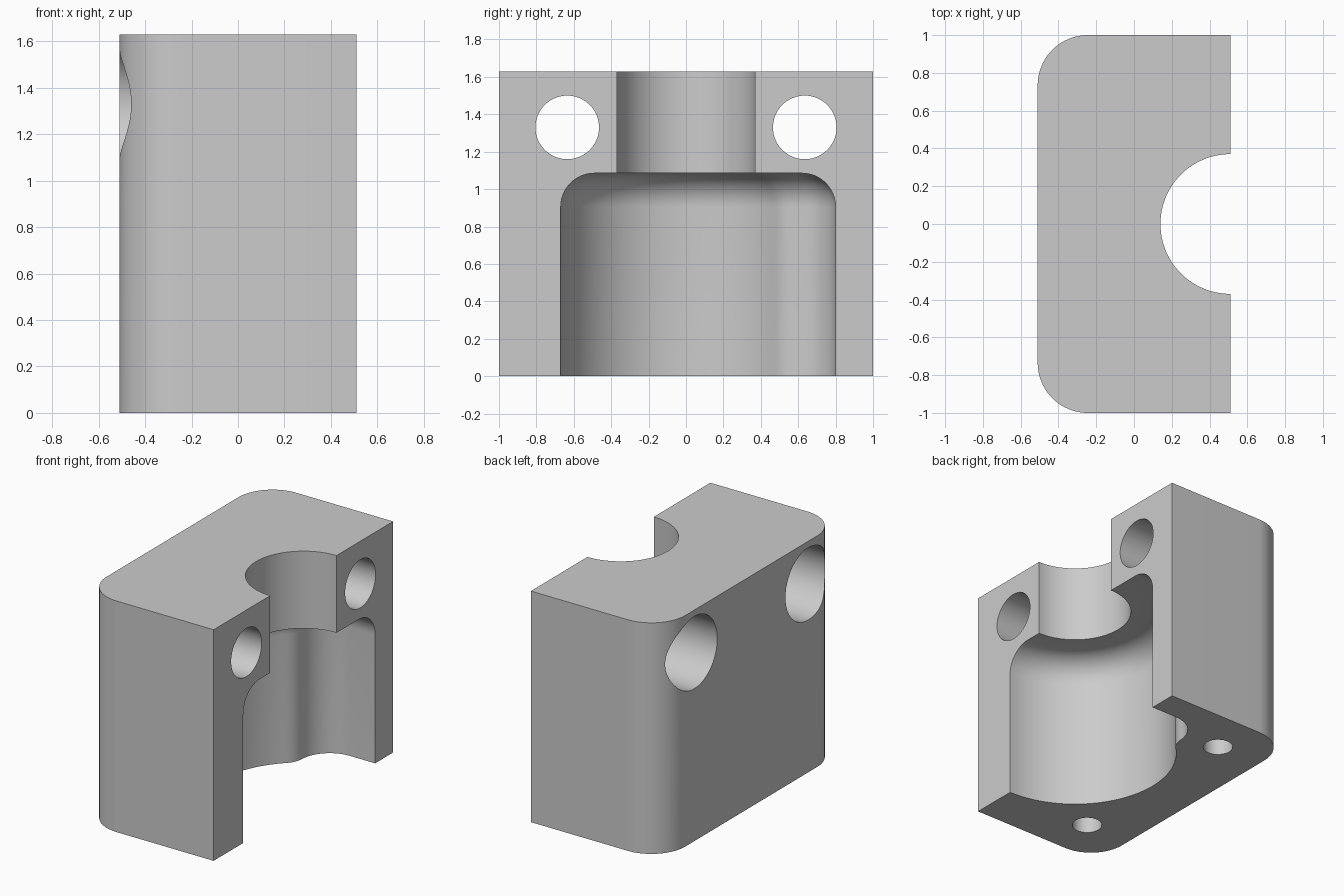
import bpy
import bmesh
import math
from mathutils import Vector

if "Cube" in bpy.data.objects:
    bpy.data.objects.remove(bpy.data.objects["Cube"], do_unlink=True)

W, D, H = 0.51, 1.0, 1.63          # half width, half depth, height
CORNER = 0.265

grey = bpy.data.materials.new("light grey")
grey.use_nodes = True
colour = (0.6, 0.6, 0.6, 1)
grey.diffuse_color = colour
grey.node_tree.nodes["Principled BSDF"].inputs["Base Color"].default_value = colour


def arc(cx, cy, r, start, end, n):
    """Points along an arc, angles in degrees."""
    angles = [math.radians(start + (end - start) * i / n) for i in range(n + 1)]
    return [(cx + r * math.cos(a), cy + r * math.sin(a)) for a in angles]


def loft(name, layers):
    """Closed solid through stacked outlines given as (points, z)."""
    bm = bmesh.new()
    rings = [[bm.verts.new((x, y, z)) for x, y in pts] for pts, z in layers]
    n = len(rings[0])
    for low, high in zip(rings, rings[1:]):
        for i in range(n):
            j = (i + 1) % n
            bm.faces.new((low[i], low[j], high[j], high[i]))
    bm.faces.new(rings[0][::-1])
    bm.faces.new(rings[-1])
    bmesh.ops.recalc_face_normals(bm, faces=bm.faces)
    mesh = bpy.data.meshes.new(name)
    bm.to_mesh(mesh)
    bm.free()
    obj = bpy.data.objects.new(name, mesh)
    bpy.context.collection.objects.link(obj)
    mesh.materials.append(grey)
    return obj


def inset(points, dist):
    """Offset a counter-clockwise outline inwards."""
    result = []
    for i, p in enumerate(points):
        p = Vector(p)
        a = (p - Vector(points[i - 1])).normalized()
        b = (Vector(points[(i + 1) % len(points)]) - p).normalized()
        na, nb = Vector((-a.y, a.x)), Vector((-b.y, b.x))
        m = (na + nb).normalized()
        result.append(tuple(p + m * dist / max(m.dot(na), 0.5)))
    return result


def rod(name, r, start, end, n=64):
    """Cylinder between two points."""
    start, end = Vector(start), Vector(end)
    axis = end - start
    obj = loft(name, [(arc(0, 0, r, 0, 360 - 360 / n, n - 1), z) for z in (0, axis.length)])
    turn = axis.to_track_quat("Z", "Y").to_matrix().to_4x4()
    turn.translation = start
    obj.data.transform(turn)
    return obj


# Block with two rounded vertical edges
outline = [(W, -D), (W, D)]
outline += arc(-W + CORNER, D - CORNER, CORNER, 90, 180, 20)
outline += arc(-W + CORNER, -D + CORNER, CORNER, 180, 270, 20)
block = loft("half_housing_block", [(outline, 0), (outline, H)])

# Chamber outline: half circle with a side lobe, mirrored past the open face
half = arc(0.20, 0.58, 0.22, 90, 0, 12)                # lobe corner, x is depth
half += [(0.427, 0.545), (0.443, 0.51)]                # blend into the circle
half += arc(0, 0, 0.67, 46, -90, 48)
left = [(W - d, y) for d, y in half]
right = [(W + d, y) for d, y in half[-2::-1]]
chamber = left + right
ROUND, TOP = 0.18, 1.085
layers = [(chamber, -0.1)]
for i in range(13):
    t = math.radians(90 * i / 12)
    layers.append((inset(chamber, ROUND * (1 - math.cos(t))), TOP - ROUND * (1 - math.sin(t))))

cutters = [loft("chamber_cutter", layers),
           rod("neck_cutter", 0.37, (W, 0, 0.95), (W, 0, H + 0.1), 96)]
for s in (-1, 1):
    # Stepped bolt holes through the block, blind pin holes underneath
    y, z = s * 0.635, 1.33
    cutters.append(rod("bolt_hole_cutter", 0.17, (-W - 0.1, y, z), (W + 0.1, y, z)))
    cutters.append(rod("bolt_head_cutter", 0.255, (-W - 0.1, y, z), (0.03, y, z)))
    cutters.append(rod("pin_hole_cutter", 0.098, (-0.16, s * 0.675, -0.1), (-0.16, s * 0.675, 0.5)))

# Cut everything out of the block
bpy.context.view_layer.objects.active = block
for cutter in cutters:
    cutter.hide_render = True
    mod = block.modifiers.new("cut", "BOOLEAN")
    mod.operation = "DIFFERENCE"
    mod.solver = "EXACT"
    mod.object = cutter
    bpy.ops.object.modifier_apply(modifier=mod.name)
    bpy.data.objects.remove(cutter, do_unlink=True)

bpy.ops.object.select_all(action="DESELECT")
block.select_set(True)
bpy.ops.object.shade_smooth_by_angle(angle=math.radians(30))
